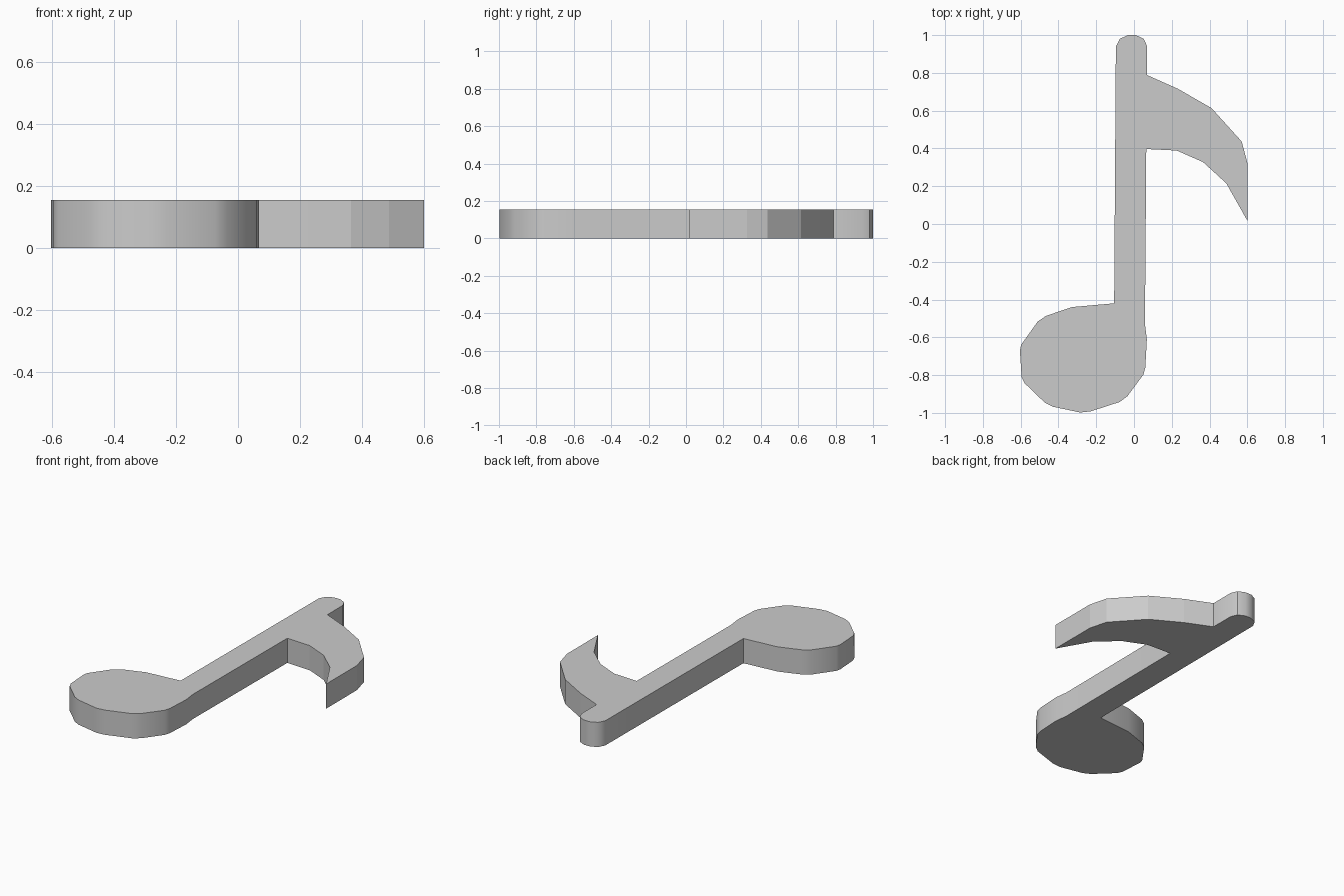
import bpy
import bmesh
import math

if "Cube" in bpy.data.objects:
    bpy.data.objects.remove(bpy.data.objects["Cube"])

HEIGHT = 0.155

# Outline sections, counter-clockwise seen from above
head = [(-0.105, -0.42), (-0.33, -0.44), (-0.467, -0.487), (-0.51, -0.517),
        (-0.598, -0.64), (-0.604, -0.67), (-0.595, -0.81), (-0.58, -0.842),
        (-0.473, -0.945), (-0.43, -0.967), (-0.285, -0.998), (-0.23, -0.992),
        (-0.075, -0.942), (-0.035, -0.912), (0.05, -0.797), (0.06, -0.76),
        (0.068, -0.61), (0.058, -0.53)]
flag = [(0.065, 0.397), (0.226, 0.389), (0.365, 0.328), (0.488, 0.216),
        (0.60, 0.018), (0.60, 0.325), (0.57, 0.437), (0.41, 0.614),
        (0.23, 0.717), (0.07, 0.788)]
stem_tip = [(0.07, 0.94), (0.052, 0.98), (0.01, 1.0), (-0.033, 1.0),
            (-0.075, 0.98), (-0.096, 0.94)]

# One solid plate: cap face extruded upwards
bm = bmesh.new()
base = bm.faces.new([bm.verts.new((x, y, 0)) for x, y in head + flag + stem_tip])
extruded = bmesh.ops.extrude_face_region(bm, geom=[base], use_keep_orig=True)
top = [v for v in extruded["geom"] if isinstance(v, bmesh.types.BMVert)]
bmesh.ops.translate(bm, verts=top, vec=(0, 0, HEIGHT))
bmesh.ops.recalc_face_normals(bm, faces=bm.faces)

# Rounded head and tip are smooth, the flag stays faceted
for face in bm.faces:
    face.smooth = True
for edge in bm.edges:
    x, y, _ = edge.verts[0].co
    on_flag = x > 0.06 and 0 < y < 0.9
    edge.smooth = not on_flag and edge.calc_face_angle(math.pi) < math.radians(40)

mesh = bpy.data.meshes.new("music_note")
bm.to_mesh(mesh)
bm.free()
bpy.context.collection.objects.link(bpy.data.objects.new("music_note", mesh))
